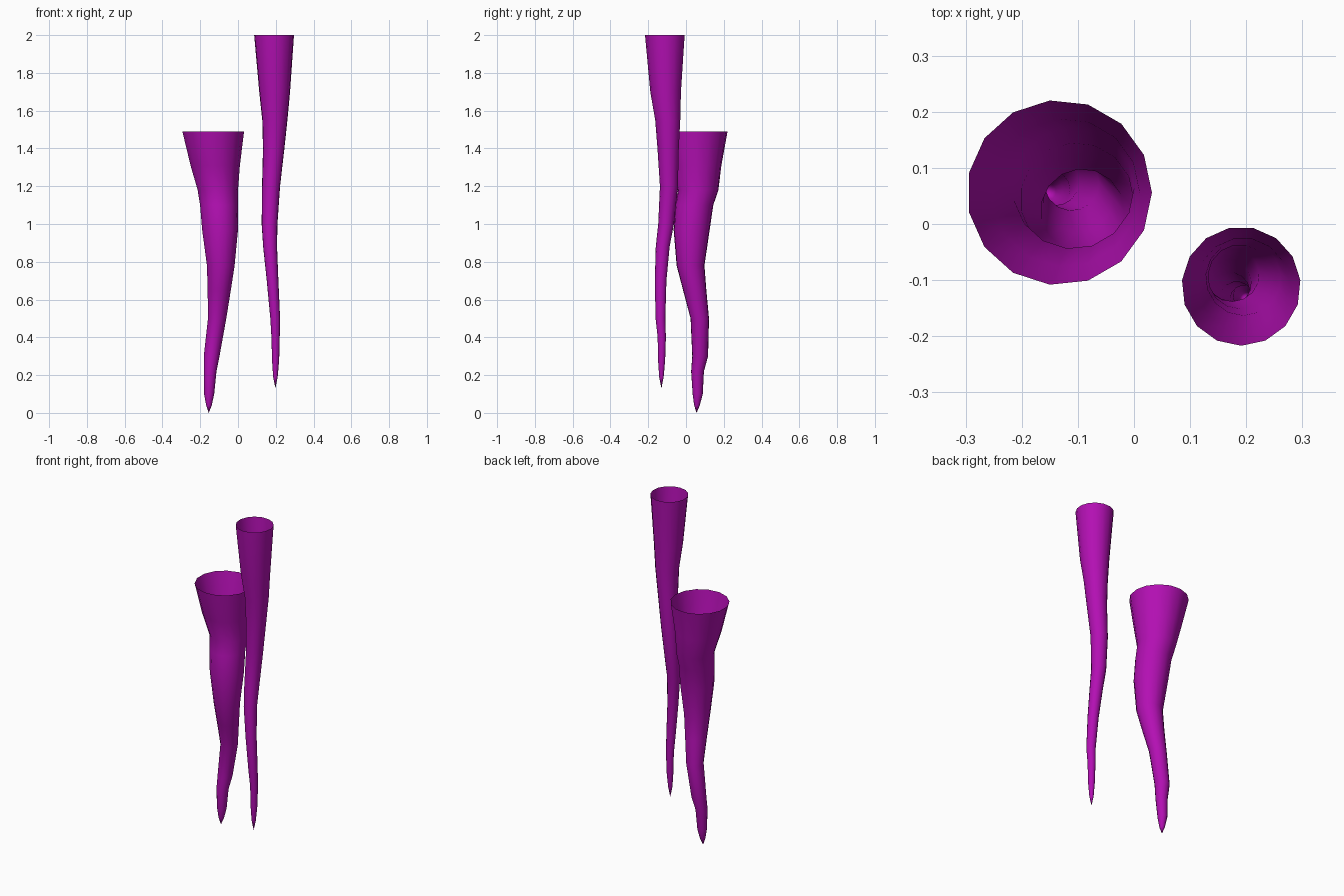
import bpy, bmesh
from math import sin, cos, tau, radians

SIDES = 15

purple = bpy.data.materials.new("purple")
purple.diffuse_color = (0.45, 0.005, 0.45, 1)


def spike(name, rings, tip, phase):
    """Open-topped wandering tube; rings are (z, x, y, radius) from the top down."""
    bm = bmesh.new()
    loops = [[bm.verts.new((x + r * cos(phase + tau * i / SIDES),
                            y + r * sin(phase + tau * i / SIDES), z))
              for i in range(SIDES)] for z, x, y, r in rings]
    end = bm.verts.new(tip)
    for i in range(SIDES):
        j = (i + 1) % SIDES
        for up, low in zip(loops, loops[1:]):
            bm.faces.new((up[i], low[i], low[j], up[j]))
        bm.faces.new((loops[-1][i], end, loops[-1][j]))
    for f in bm.faces:
        f.smooth = True
    mesh = bpy.data.meshes.new(name)
    bm.to_mesh(mesh)
    bm.free()
    mesh.materials.append(purple)
    obj = bpy.data.objects.new(name, mesh)
    bpy.context.collection.objects.link(obj)
    return obj


# wide, lower spike
spike("wide_stalactite", [
    (1.49, -0.133, 0.056, 0.165), (1.31, -0.122, 0.056, 0.132),
    (1.18, -0.108, 0.064, 0.108), (1.10, -0.102, 0.044, 0.101),
    (0.97, -0.096, 0.030, 0.096), (0.78, -0.092, 0.024, 0.074),
    (0.65, -0.100, 0.046, 0.062), (0.50, -0.111, 0.073, 0.049),
    (0.30, -0.140, 0.075, 0.042), (0.22, -0.148, 0.061, 0.034),
    (0.10, -0.153, 0.062, 0.027), (0.04, -0.154, 0.058, 0.015),
], (-0.155, 0.056, 0.0), 0)

# slim, higher spike
spike("slim_stalactite", [
    (2.00, 0.191, -0.111, 0.106), (1.70, 0.194, -0.107, 0.082),
    (1.55, 0.195, -0.096, 0.067), (1.40, 0.189, -0.094, 0.057),
    (1.20, 0.175, -0.090, 0.048), (1.00, 0.167, -0.105, 0.042),
    (0.88, 0.170, -0.123, 0.037), (0.70, 0.183, -0.134, 0.031),
    (0.50, 0.197, -0.135, 0.026), (0.40, 0.199, -0.128, 0.022),
    (0.28, 0.199, -0.129, 0.019), (0.19, 0.198, -0.130, 0.012),
], (0.198, -0.130, 0.13), radians(-90))
